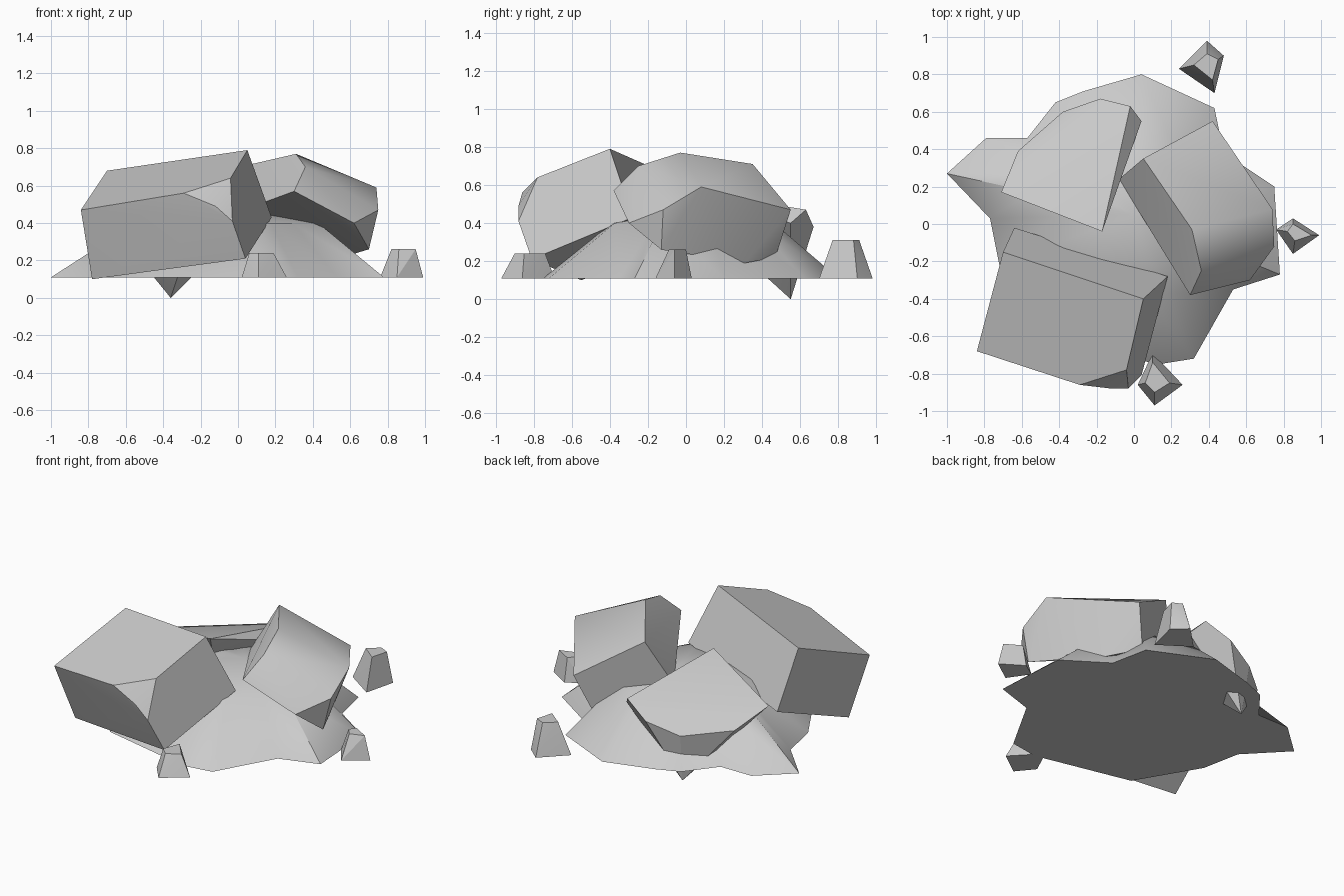
import bpy, bmesh, math
from mathutils import Vector

if "Cube" in bpy.data.objects:
    bpy.data.objects.remove(bpy.data.objects["Cube"], do_unlink=True)

stone = bpy.data.materials.new("grey_stone")
stone.use_nodes = True
COLOUR = (0.6, 0.6, 0.6, 1)
stone.diffuse_color = COLOUR
stone.node_tree.nodes["Principled BSDF"].inputs["Base Color"].default_value = COLOUR


def finish(name, bm, angle):
    """Turn a bmesh into a named stone object with sharp creases."""
    bmesh.ops.recalc_face_normals(bm, faces=bm.faces)
    mesh = bpy.data.meshes.new(name)
    bm.to_mesh(mesh)
    bm.free()
    mesh.materials.append(stone)
    obj = bpy.data.objects.new(name, mesh)
    bpy.context.collection.objects.link(obj)
    bpy.ops.object.select_all(action="DESELECT")
    obj.select_set(True)
    bpy.context.view_layer.objects.active = obj
    bpy.ops.object.shade_smooth_by_angle(angle=math.radians(angle))
    return obj


def boulder(name, corners, angle=30):
    """Chiselled block: the convex hull of its corners."""
    bm = bmesh.new()
    for c in corners:
        bm.verts.new(c)
    hull = bmesh.ops.convex_hull(bm, input=bm.verts)
    loose = set(hull["geom_interior"] + hull["geom_unused"])
    bmesh.ops.delete(bm, geom=[g for g in loose if isinstance(g, bmesh.types.BMVert)],
                     context="VERTS")
    bmesh.ops.dissolve_limit(bm, angle_limit=math.radians(3), verts=bm.verts, edges=bm.edges)
    return finish(name, bm, angle)


def mound(name, outline, floor, rings, peak):
    """Heap with a flat underside; rings are (scale, height) of the outline."""
    bm = bmesh.new()
    centre = Vector(peak)
    loops = []
    for scale, z in [(1, floor)] + rings:
        loops.append([bm.verts.new((centre.x + (x - centre.x) * scale,
                                    centre.y + (y - centre.y) * scale, z))
                      for x, y in outline])
    n = len(outline)
    bm.faces.new(loops[0])
    for low, high in zip(loops, loops[1:]):
        for i in range(n):
            j = (i + 1) % n
            bm.faces.new((low[i], low[j], high[j], high[i]))
    top = bm.verts.new(peak)
    for i in range(n):
        bm.faces.new((loops[-1][i], loops[-1][(i + 1) % n], top))
    return finish(name, bm, 45)


GROUND = 0.11

# Earth heap that the blocks rest on
mound("rubble_mound",
      [(-1, .27), (-.79, .46), (-.57, .46), (-.42, .65), (-.27, .71), (.04, .80),
       (.43, .62), (.48, .38), (.75, .2), (.78, -.27), (.53, -.35), (.32, -.72),
       (.13, -.75), (-.49, -.61), (-.72, -.22), (-.77, .03)],
      GROUND, [(.55, .4)], (0, .05, .47))

# Long block at the front
boulder("front_block",
        [(.05, -.40, .79), (.18, -.28, .43), (.04, -.81, .21), (-.03, -.88, .41),
         (-.04, -.78, .64), (-.29, -.86, .56), (-.12, -.88, .49),
         (-.70, -.15, .68), (-.84, -.68, .47), (-.78, -.55, .10), (-.64, -.02, .30)], 32)

# Tilted block on the left
boulder("left_block",
        [(.31, -.03, .77), (.05, .35, .71), (.36, -.25, .70), (.30, -.38, .57),
         (-.08, .24, .43), (.74, .08, .59), (.75, -.12, .47), (.70, -.13, .26),
         (.62, -.30, .40), (.42, .55, .47), (.33, .47, .22), (.47, .31, .19)], 32)

# Slab leaning at the back with its tip pushed below the heap
boulder("back_slab",
        [(-.71, .17, .43), (-.62, .39, .33), (-.38, .60, .31), (-.18, .67, .38),
         (-.02, .63, .47), (.04, .55, .40), (-.17, -.04, .58), (-.20, .02, .48),
         (-.36, .55, 0)], 25)

# Small chipped stones: ground corners, then top corners
CHIPS = {
    "back_stone": ([(.39, .98), (.48, .90), (.43, .70), (.24, .83)],
                   [(.39, .91), (.45, .88), (.42, .77), (.32, .85)], .31),
    "left_stone": ([(.85, .03), (.99, -.06), (.85, -.16), (.76, -.03)],
                   [(.85, 0), (.95, -.06), (.86, -.09), (.82, -.04)], .26),
    "front_stone": ([(.10, -.69), (.26, -.86), (.11, -.97), (.02, -.86)],
                    [(.10, -.74), (.19, -.85), (.11, -.90), (.06, -.85)], .24),
}
for name, (foot, crown, height) in CHIPS.items():
    boulder(name, [(*p, GROUND) for p in foot] + [(*p, height) for p in crown], 20)
